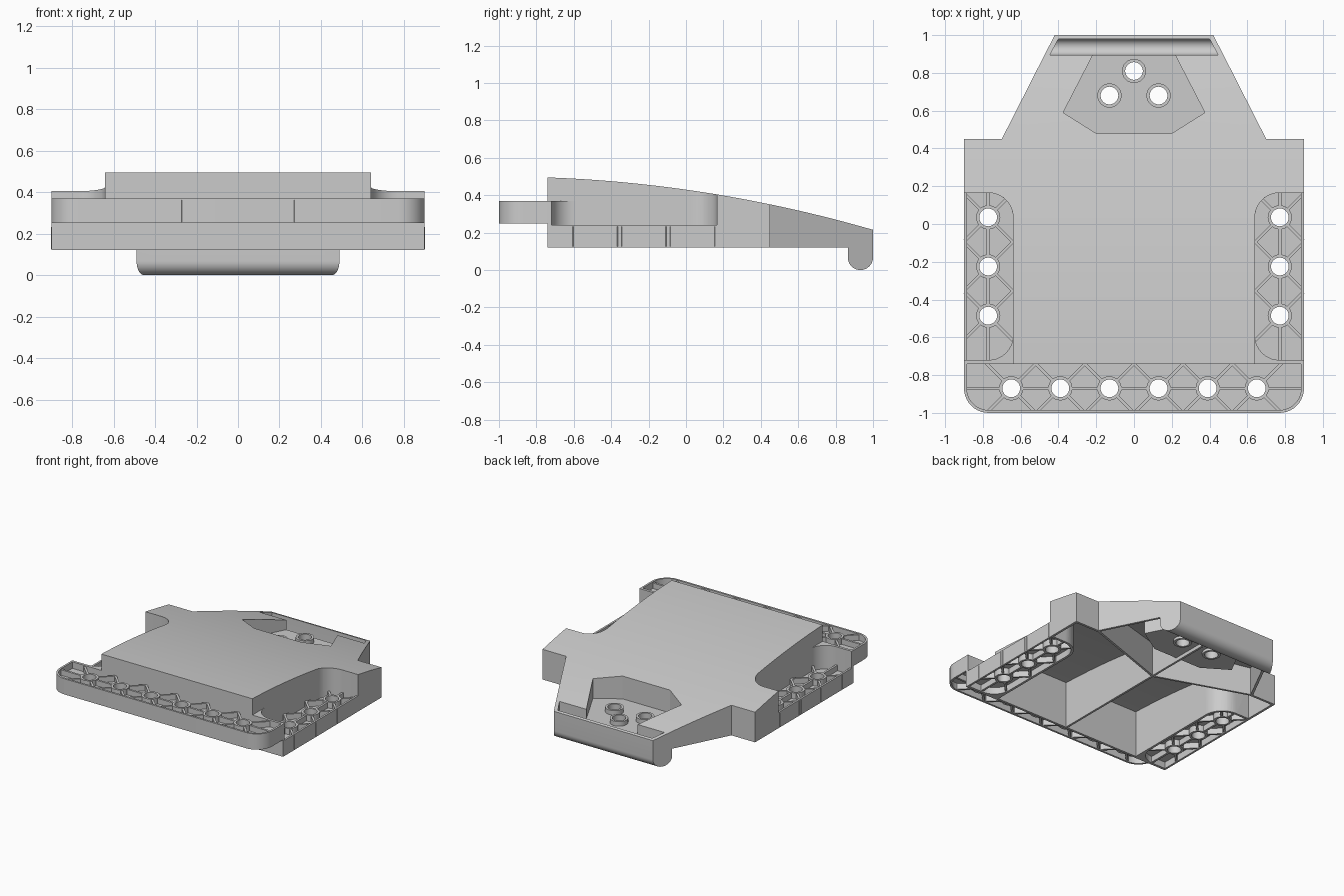
import bpy, bmesh
from math import pi, cos, sin
from mathutils import Vector

if "Cube" in bpy.data.objects:
    bpy.data.objects.remove(bpy.data.objects["Cube"])

T = 0.018          # shell thickness


def crown(y):      # height of the curved top surface
    return 0.495 - 0.1 * (y + 0.74) - 0.0725 * (y + 0.74) * (y - 0.16)


def finish(name, bm):
    bmesh.ops.recalc_face_normals(bm, faces=bm.faces[:])
    me = bpy.data.meshes.new(name)
    bm.to_mesh(me)
    bm.free()
    ob = bpy.data.objects.new(name, me)
    bpy.context.collection.objects.link(ob)
    return ob


def solid(name, plans, z0, top):
    """Extrude plan outlines from z0 to a flat height or a function of y."""
    bm = bmesh.new()
    for p in plans:
        bm.faces.new([bm.verts.new((x, y, z0)) for x, y in p])
    if callable(top):
        bmesh.ops.triangulate(bm, faces=bm.faces[:])
        for i in range(1, 24):
            geom = bm.verts[:] + bm.edges[:] + bm.faces[:]
            bmesh.ops.bisect_plane(bm, geom=geom, dist=1e-5,
                                   plane_co=(0, -0.7431 + i * 0.07, 0), plane_no=(0, 1, 0))
    faces = bm.faces[:]
    rim = [e for e in bm.edges if e.is_boundary]
    up = {v: bm.verts.new((v.co.x, v.co.y, top(v.co.y) if callable(top) else top))
          for v in bm.verts[:]}
    for f in faces:
        bm.faces.new([up[v] for v in f.verts])
    for e in rim:
        a, b = e.verts
        bm.faces.new((a, b, up[b], up[a]))
    return finish(name, bm)


def cut(ob, *cutters):
    for c in cutters:
        m = ob.modifiers.new("cut", 'BOOLEAN')
        m.operation, m.solver, m.object = 'DIFFERENCE', 'EXACT', c
    dg = bpy.context.evaluated_depsgraph_get()
    me = bpy.data.meshes.new_from_object(ob.evaluated_get(dg))
    ob.modifiers.clear()
    ob.data = me


def drop(*obs):
    for o in obs:
        bpy.data.objects.remove(o)


def arc(cx, cy, r, a0, a1, n=10):
    return [(cx + r * cos((a0 + (a1 - a0) * i / n) * pi / 180),
             cy + r * sin((a0 + (a1 - a0) * i / n) * pi / 180)) for i in range(n + 1)]


def circle(c, r):
    return arc(c[0], c[1], r, 0, 360, 28)[:-1]


def mirror(plan):
    return [(-x, y) for x, y in reversed(plan)]


def inset(plan, d):
    """Mitred inward offset of a counter-clockwise outline."""
    out, n = [], len(plan)
    for i in range(n):
        a, b, c = (Vector(plan[(i + k) % n]) for k in (-1, 0, 1))
        u, v = (b - a).normalized(), (c - b).normalized()
        n1, n2 = Vector((-u.y, u.x)), Vector((-v.y, v.x))
        p = b + (n1 + n2) * (d / (1 + n1.dot(n2)))
        out.append((p.x, p.y))
    return out


def strip(a, b, w=0.016):
    a, b = Vector(a), Vector(b)
    d = (b - a).normalized() * (w / 2)
    s = Vector((-d.y, d.x))
    return [tuple(p) for p in (a - s, b - s, b + s, a + s)]


def tubes(name, centres, r0, r1, z0, z1, n=28):
    bm = bmesh.new()
    for c in centres:
        rings = [[bm.verts.new((x, y, z)) for x, y in circle(c, r)]
                 for r, z in ((r0, z0), (r1, z0), (r1, z1), (r0, z1))]
        for k in range(4):
            p, q = rings[k], rings[(k + 1) % 4]
            for i in range(n):
                j = (i + 1) % n
                bm.faces.new((p[i], p[j], q[j], q[i]))
    return finish(name, bm)


def inside(p, plan):
    return all((b[0] - a[0]) * (p[1] - a[1]) - (b[1] - a[1]) * (p[0] - a[0]) > 0
               for a, b in zip(plan, plan[1:] + plan[:1]))


def tray(name, plan, holes, axis, z0, z1):
    """Lattice flange: rim, middle web, bolt tubes, lengthwise and crossed ribs."""
    inner, mid = inset(plan, 0.015), (z0 + z1) / 2
    body = solid(name, [plan], z0, z1)
    cs = [solid("c", [inner], mid + 0.01, z1 + 0.1), solid("c", [inner], z0 - 0.1, mid - 0.01),
          solid("c", [circle(h, 0.055) for h in holes], z0 - 0.1, z1 + 0.1)]
    cut(body, *cs)
    drop(*cs)
    ribs = []
    dirs = [Vector((a, b)).normalized() for a in (1, -1) for b in (1, -1)]
    for h in map(Vector, holes):
        for d in dirs + [Vector(axis), -Vector(axis)]:
            along = abs(d.dot(Vector(axis))) > 0.9
            cap = 0.205 if along and inside(h + d * 0.26, plan) else 0.5
            r = 0.06
            while r < cap and inside(h + d * (r + 0.008), plan):
                r += 0.004
            ribs.append(strip(h + d * 0.057, h + d * r))
    solid(name + "_ribs", ribs, z0 + 0.006, z1 - 0.008)
    tubes(name + "_bolt_tubes", holes, 0.047, 0.064, z0 + 0.003, z1 - 0.004)


def lip_form(name, y0, y1, zc, z_top, w1, slope):
    """Bar along x with a half-round underside and tapered ends."""
    r, yc = (y1 - y0) / 2, (y0 + y1) / 2
    prof = [(y0, z_top(y0))] + arc(yc, zc, r, 180, 360, 20) + [(y1, z_top(y1))]
    bm = bmesh.new()
    ends = [[bm.verts.new((s * (w1 + (y1 - y) * slope), y, z)) for y, z in prof] for s in (1, -1)]
    for e in ends:
        bm.faces.new(e)
    for i in range(len(prof)):
        j = (i + 1) % len(prof)
        bm.faces.new((ends[0][i], ends[0][j], ends[1][j], ends[1][i]))
    return finish(name, bm)


# Curved hollow body
half = [(0.64, -0.74)] + arc(0.77, 0.035, 0.13, 180, 90) + [(0.9, 0.165), (0.9, 0.45), (0.7, 0.45)]
outer = half + [(0.489, 0.865)]
long = half + [(0.461, 0.92)]
body = solid("curved_body", [outer + mirror(outer)], 0.12, crown)
cavity = solid("cavity_cutter", [inset(long + mirror(long), T)], 0.0, lambda y: crown(y) - T)

# Rear lip with trough
lip = lip_form("rear_lip", 0.865, 1.0, 0.0675, crown, 0.42, 0.51)
trough = lip_form("trough_cutter", 0.895, 0.98, 0.0675, lambda y: 0.5, 0.40, 0.53)

# Sunken screw pocket in the top
side = [(0.2, 0.48), (0.375, 0.59)]
pocket_plan = side + [(0.215, 0.9)]
block_plan = side + [(0.233, 0.865)]
pocket = solid("pocket_cutter", [pocket_plan + mirror(pocket_plan)], 0.17, 0.6)
screw_at = [(0, 0.81), (0.13, 0.68), (-0.13, 0.68)]
bores = solid("bore_cutter", [circle(c, 0.055) for c in screw_at], 0.0, 0.6)
well = solid("screw_pocket", [inset(block_plan + mirror(block_plan), -0.015)], 0.15,
             lambda y: crown(y) - 0.006)
cut(well, pocket, bores)
cut(body, cavity, pocket)
cut(lip, trough, pocket)
drop(cavity, pocket, trough, bores)
tubes("screw_bosses", screw_at, 0.047, 0.064, 0.13, 0.205)

# Stiffening ribs under the body
solid("underside_ribs", [strip((0, -0.73), (0, 0.48)), strip((0, 0.2), (0.695, 0.44)),
                         strip((0, 0.2), (-0.695, 0.44))], 0.123, lambda y: crown(y) - 0.009)
solid("pocket_rib", [strip((0, 0.48), (0, 0.74))], 0.123, 0.16)

# Front flange
front = [(-0.9, -0.724)] + arc(-0.77, -0.87, 0.13, 180, 270) + arc(0.77, -0.87, 0.13, 270, 360) + [(0.9, -0.724)]
tray("front_flange", front, [(-0.65 + 0.26 * i, -0.87) for i in range(6)], (1, 0), 0.25, 0.37)

# Side flanges and filled front corners of the side recesses
side_plan = [(0.9, -0.738), (0.9, 0.18)] + arc(0.77, 0.035, 0.145, 90, 180) + arc(0.77, -0.593, 0.145, 180, 270)
corner = arc(0.77, -0.59, 0.13, 180, 270) + [(0.9, -0.72), (0.9, -0.74), (0.63, -0.74), (0.63, -0.59)]
corner.reverse()
for s, label in ((1, "right"), (-1, "left")):
    flip = (lambda p: p) if s == 1 else mirror
    tray(label + "_flange", flip(side_plan), [(s * 0.772, 0.035 - 0.26 * i) for i in range(3)],
         (0, 1), 0.12, 0.24)
    solid(label + "_recess_corner", [flip(corner)], 0.12, 0.37)

# Smooth the rounded faces, keep edges sharp
bpy.ops.object.select_all(action='SELECT')
bpy.context.view_layer.objects.active = body
bpy.ops.object.shade_smooth_by_angle(angle=pi / 6)
